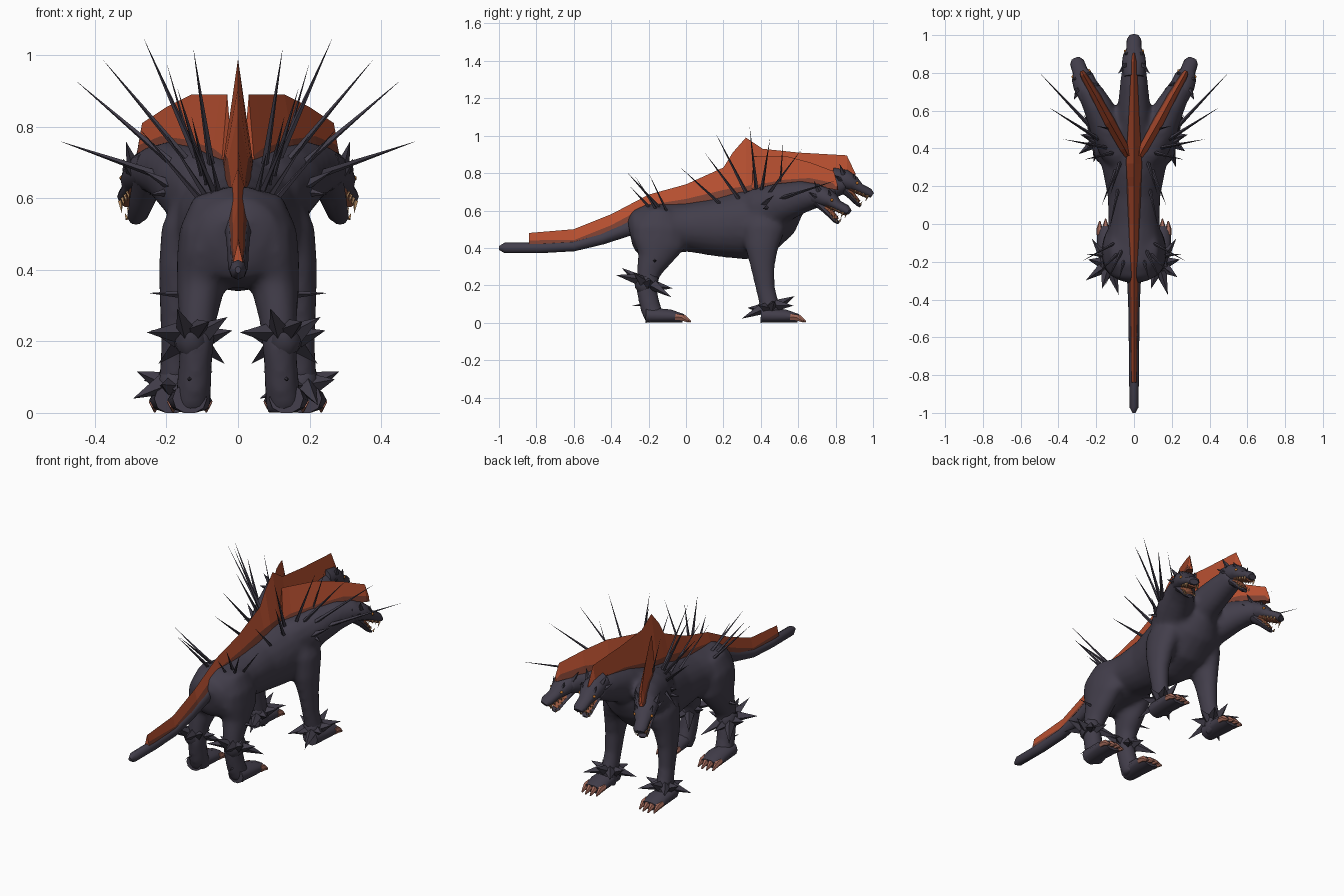
import bpy, bmesh, math
from mathutils import Vector, Matrix

cube = bpy.data.objects.get("Cube")
if cube:
    bpy.data.objects.remove(cube, do_unlink=True)


def material(name, rgb):
    m = bpy.data.materials.new(name)
    m.use_nodes = True
    m.diffuse_color = (*rgb, 1)
    m.node_tree.nodes["Principled BSDF"].inputs["Base Color"].default_value = (*rgb, 1)
    return m


HIDE = material("dark hide", (0.055, 0.048, 0.07))
MANE = material("red mane", (0.48, 0.08, 0.03))
FRINGE = material("brown mane fringe", (0.2, 0.05, 0.03))
HORN = material("dark horn", (0.052, 0.046, 0.066))
CLAW = material("claw", (0.36, 0.14, 0.1))
TOOTH = material("tooth", (0.5, 0.28, 0.13))
MOUTH = material("mouth", (0.32, 0.1, 0.05))
EYE = material("eye", (0.6, 0.2, 0.03))


def finish(name, bm, mat, smooth, matrix=None):
    """Turn a bmesh into a named object standing on or above the ground."""
    if matrix:
        bm.transform(matrix)
    for v in bm.verts:
        v.co.z = max(v.co.z, 0)
    bmesh.ops.recalc_face_normals(bm, faces=bm.faces)
    me = bpy.data.meshes.new(name)
    bm.to_mesh(me)
    bm.free()
    me.materials.append(mat)
    if smooth:
        me.polygons.foreach_set("use_smooth", [True] * len(me.polygons))
        me.set_sharp_from_angle(angle=math.radians(50))
    ob = bpy.data.objects.new(name, me)
    bpy.context.collection.objects.link(ob)
    return ob


def bridge(bm, loops):
    """Skin a row of equal loops and cap both ends."""
    for p, q in zip(loops, loops[1:]):
        for k in range(len(p)):
            n = (k + 1) % len(p)
            bm.faces.new((p[k], p[n], q[n], q[k]))
    bm.faces.new(loops[0])
    bm.faces.new(loops[-1])


def loft(bm, rings, sides=14):
    """Loft ellipses (x, y, z, half width, half height) along a path."""
    pts = [Vector(r[:3]) for r in rings]
    loops = []
    for i, (x, y, z, a, b) in enumerate(rings):
        t = (pts[min(i + 1, len(pts) - 1)] - pts[max(i - 1, 0)]).normalized()
        u = (Vector((1, 0, 0)) - t * t.x).normalized()
        v = u.cross(t)
        angles = [math.tau * k / sides for k in range(sides)]
        loops.append([bm.verts.new(pts[i] + u * a * math.cos(q) + v * b * math.sin(q)) for q in angles])
    bridge(bm, loops)


def tube(name, rings, mat, sides=14, matrix=None):
    bm = bmesh.new()
    loft(bm, rings, sides)
    return finish(name, bm, mat, True, matrix)


def spikes(name, items, mat, sides=4, matrix=None):
    """Pointed cones, each given as (root, tip, radius)."""
    bm = bmesh.new()
    for root, tip, r in items:
        root, tip = Vector(root), Vector(tip)
        rot = (tip - root).to_track_quat('Z', 'Y')
        base = [bm.verts.new(root + rot @ Vector((r * math.cos(math.tau * k / sides),
                                                  r * math.sin(math.tau * k / sides), 0)))
                for k in range(sides)]
        top = bm.verts.new(tip)
        bm.faces.new(base)
        for k in range(sides):
            bm.faces.new((base[k], base[(k + 1) % sides], top))
    return finish(name, bm, mat, False, matrix)


def fin(name, rows):
    """Wedge crest from (x, y, base z, top z, half width) rows, with a darker fringe."""
    bm = bmesh.new()
    sec = []
    for i, (x, y, lo, hi, w) in enumerate(rows):
        a, b = rows[max(i - 1, 0)], rows[min(i + 1, len(rows) - 1)]
        n = Vector((b[1] - a[1], a[0] - b[0], 0)).normalized() * w
        p, top = Vector((x, y, lo - 0.02)), Vector((x, y, hi))
        f = min(0.35, 0.05 / (hi - lo + 0.02))
        sec.append([bm.verts.new(c) for c in (p - n, p + n, (p + n).lerp(top, f), top, (p - n).lerp(top, f))])
    bridge(bm, sec)
    ob = finish(name, bm, MANE, False)
    ob.data.materials.append(FRINGE)
    # Side faces touching the base edge are the fringe
    for face in ob.data.polygons:
        if len(face.vertices) == 4 and sum(v % 5 < 2 for v in face.vertices) >= 2:
            face.material_index = 1


def flip(items, s):
    return [((s * a[0], *a[1:]), (s * b[0], *b[1:]), r) for a, b, r in items]


def mirror(rings, s):
    return [(s * r[0], *r[1:]) for r in rings]


# Body: torso, necks and legs fused into one smooth skin
torso = [(-.3, .48, .07, .07), (-.275, .485, .12, .115), (-.2, .49, .155, .145),
         (-.1, .5, .15, .135), (0, .51, .135, .13), (.15, .51, .14, .155),
         (.3, .52, .17, .185), (.42, .55, .185, .175), (.51, .595, .165, .135), (.57, .64, .1, .085)]
middle_neck = [(0, .38, .58, .12, .12), (0, .48, .63, .115, .12), (0, .6, .685, .09, .1),
               (0, .74, .725, .075, .08), (0, .85, .75, .062, .058)]
side_neck = [(.05, .34, .56, .09, .13), (.09, .41, .595, .1, .135), (.145, .52, .645, .095, .108),
             (.195, .63, .675, .078, .086), (.24, .71, .68, .066, .065), (.262, .75, .66, .058, .054)]
hind_leg = [(.04, -.13, .61, .02, .04), (.07, -.135, .58, .06, .1), (.094, -.14, .5, .072, .144),
            (.1, -.145, .42, .072, .142), (.105, -.17, .34, .066, .092), (.112, -.2, .27, .055, .066),
            (.117, -.212, .18, .048, .056), (.122, -.19, .08, .049, .056), (.13, -.16, 0, .054, .06)]
front_leg = [(.07, .43, .65, .03, .05), (.11, .425, .6, .065, .1), (.143, .415, .5, .074, .115),
             (.16, .405, .4, .063, .09), (.17, .41, .3, .05, .066), (.173, .425, .18, .043, .052),
             (.177, .45, .08, .046, .053), (.182, .475, 0, .052, .056)]
bm = bmesh.new()
loft(bm, [(0, *r) for r in torso], 20)
loft(bm, middle_neck)
for s in (1, -1):
    for part in (side_neck, hind_leg, front_leg):
        loft(bm, mirror(part, s))
body = finish("body", bm, HIDE, True)
fuse = body.modifiers.new("fuse", 'REMESH')
fuse.mode = 'VOXEL'
fuse.voxel_size = 0.014
fuse.use_smooth_shade = True
soften = body.modifiers.new("soften", 'SMOOTH')
soften.factor = 0.5
soften.iterations = 8

tube("tail", [(0, -.2, .55, .05, .06), (0, -.32, .5, .035, .04), (0, -.45, .45, .03, .032),
              (0, -.6, .41, .028, .028), (0, -.78, .4, .026, .028), (0, -.97, .4, .024, .028),
              (0, -1, .4, .008, .01)], HIDE, 8)

# Crest along the back and middle neck
fin("back_mane", [(0, -.84, .44, .48, .014), (0, -.6, .43, .5, .02), (0, -.4, .51, .58, .022),
                  (0, -.2, .62, .685, .028), (0, 0, .64, .74, .033), (0, .2, .68, .83, .04),
                  (0, .25, .69, .91, .043), (0, .32, .7, .99, .045), (0, .41, .72, .93, .042),
                  (0, .6, .76, .91, .034), (0, .86, .78, .895, .024), (0, .905, .78, .8, .015)])


def head(name, place):
    """Open-jawed head, facing +y before it is placed."""
    tube(name + "_skull", [(0, -.07, -.005, .055, .055), (0, 0, .01, .064, .056), (0, .05, .008, .058, .042),
                           (0, .09, -.003, .041, .028), (0, .145, -.007, .038, .026),
                           (0, .166, -.012, .026, .015)], HIDE, 10, place)
    tube(name + "_jaw", [(0, -.02, -.025, .05, .032), (0, .05, -.055, .04, .018),
                         (0, .11, -.084, .03, .012), (0, .13, -.09, .016, .008)], HIDE, 8, place)
    tube(name + "_tongue", [(0, .02, -.035, .036, .018), (0, .06, -.045, .032, .014),
                            (0, .115, -.071, .022, .008)], MOUTH, 8, place)
    tube(name + "_palate", [(0, .03, -.022, .036, .014), (0, .09, -.026, .034, .011),
                            (0, .15, -.03, .025, .008)], MOUTH, 8, place)
    teeth, horns = [], []
    for s in (1, -1):
        for k in range(4):
            y = .075 + k * .023
            long = .034 if k == 3 else .018
            teeth.append(((s * .031, y, -.02), (s * .031, y, -.025 - long), .007))
            teeth.append(((s * .026, y - .02, -.056 - k * .009), (s * .028, y - .015, -.035 - k * .009), .006))
        horns += [((s * .045, -.02, .035), (s * .07, -.06, .078), .015),
                  ((s * .038, .045, .033), (s * .05, .03, .062), .012),
                  ((s * .052, -.02, 0), (s * .085, -.06, .012), .014)]
        bm = bmesh.new()
        bmesh.ops.create_icosphere(bm, subdivisions=1, radius=.009,
                                   matrix=Matrix.Translation((s * .046, .066, .017)))
        finish(f"{name}_eye_{'left' if s > 0 else 'right'}", bm, EYE, True, place)
    spikes(name + "_teeth", teeth, TOOTH, 4, place)
    spikes(name + "_horns", horns, HORN, 4, place)


def placed(x, y, z, yaw):
    return (Matrix.Translation((x, y, z)) @ Matrix.Rotation(math.radians(yaw), 4, 'Z')
            @ Matrix.Rotation(math.radians(-22), 4, 'X'))


head("middle_head", placed(0, .847, .755, 0))


def paw(name, x, y):
    tube(name + "_foot", [(x, y - .05, .04, .048, .045), (x, y + .08, .036, .062, .037),
                          (x, y + .15, .024, .056, .024)], HIDE, 10)
    for k in range(4):
        cx = x + (k - 1.5) * .031
        cy = y + .125 - abs(k - 1.5) * .012
        tube(f"{name}_claw_{k + 1}", [(cx, cy, .032, .017, .019), (cx, cy + .035, .028, .016, .018),
                                      (cx, cy + .072, .005, .004, .005)], CLAW, 6)


def cuff(name, x, y, z, slope, reach, r):
    """Sloping band with a ring of thick thorns."""
    tilt = lambda cx, cy, dz=0: (cx, cy, z + slope * (cy - y) + dz)
    tube(name, [(x, y - slope * .03, z - .03, r, r + .015), (x, y, z, r + .01, r + .025),
                (x, y + slope * .03, z + .03, r, r + .012)], HORN, 10)
    ring = []
    for k in range(9):
        q = math.tau * (k + .25) / 9
        c, s = math.cos(q), math.sin(q)
        far = reach * (1 if k % 2 else .8)
        ring.append((tilt(x + r * .9 * c, y + r * s), tilt(x + far * c, y + far * 1.2 * s, .025 * (-1) ** k), .03))
    spikes(name + "_thorns", ring, HORN)


# Long shoulder quills, short neck thorns, rump quills and leg thorns
quills = [((.15, .43, .64), (.5, .8, .76), .015), ((.14, .42, .66), (.455, .62, .93), .013),
          ((.12, .4, .68), (.38, .45, .99), .011), ((.1, .38, .68), (.265, .34, 1.05), .012),
          ((.07, .34, .66), (.125, .155, 1.02), .012), ((.09, .3, .64), (.17, .1, .91), .012),
          ((.08, .2, .62), (.13, -.03, .83), .01), ((.12, .5, .7), (.2, .52, .98), .007)]
thorns = [((.16, .4, .62), (.27, .47, .68), .022), ((.17, .45, .62), (.25, .41, .61), .02)]
rump = [((.06, -.13, .6), (.15, -.32, .81), .011), ((.08, -.15, .59), (.2, -.27, .78), .01),
        ((.05, -.18, .6), (.08, -.3, .73), .01), ((.1, -.1, .59), (.28, -.2, .8), .009)]
leg_thorns = [((.13, -.17, .33), (.25, -.16, .335), .014), ((.13, -.2, .1), (.14, -.29, .09), .012)]

for s, side in ((1, "left"), (-1, "right")):
    # Side head and its crest
    head(side + "_head", placed(s * .257, .732, .665, -20 * s))
    fin(side + "_neck_mane", mirror([(.03, .36, .69, .89, .02), (.05, .4, .71, .89, .03),
                                     (.13, .54, .735, .89, .034), (.2, .67, .75, .855, .028),
                                     (.268, .79, .735, .81, .018), (.278, .81, .73, .74, .01)], s))
    # Paws and thorny cuffs
    paw(side + "_hind", s * .135, -.165)
    cuff(side + "_hind_cuff", s * .13, -.212, .215, -.4, .145, .045)
    paw(side + "_front", s * .186, .45)
    cuff(side + "_front_cuff", s * .177, .45, .085, .25, .135, .042)
    # Quills and thorns
    spikes(side + "_shoulder_quills", flip(quills, s), HORN)
    spikes(side + "_neck_thorns", flip(thorns, s), HORN)
    spikes(side + "_rump_quills", flip(rump, s), HORN)
    spikes(side + "_leg_thorns", flip(leg_thorns, s), HORN)
